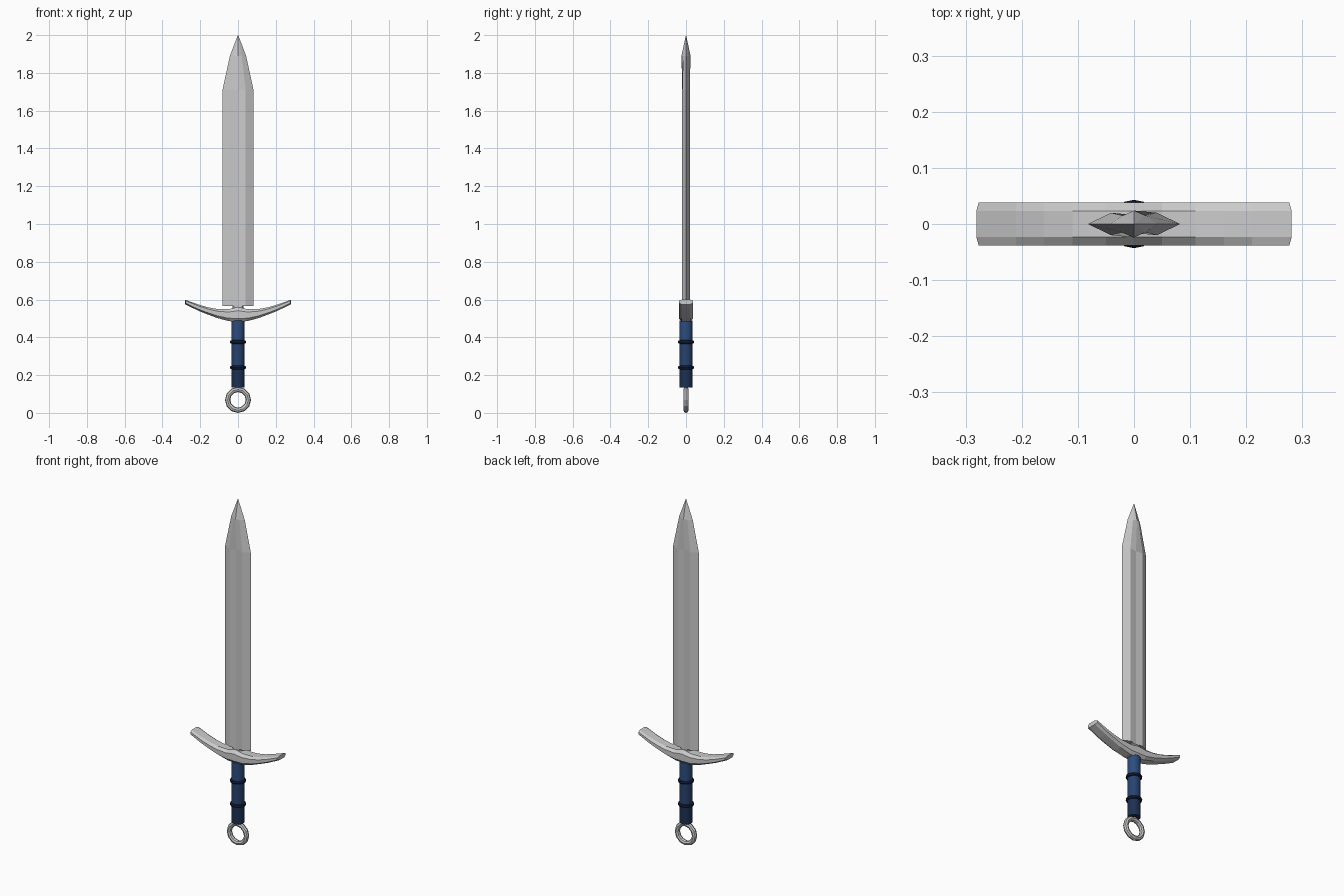
import bpy
from math import pi, sin, cos

if "Cube" in bpy.data.objects:
    bpy.data.objects.remove(bpy.data.objects["Cube"])


def material(name, rgb):
    m = bpy.data.materials.new(name)
    m.diffuse_color = (*rgb, 1)
    m.use_nodes = True
    m.node_tree.nodes["Principled BSDF"].inputs["Base Color"].default_value = m.diffuse_color
    return m


def loft(name, rings):
    """Skin matching closed rings of points and cap both ends."""
    n = len(rings[0])
    verts = [p for r in rings for p in r]
    faces = [(k * n + i, k * n + (i + 1) % n, (k + 1) * n + (i + 1) % n, (k + 1) * n + i)
             for k in range(len(rings) - 1) for i in range(n)]
    faces += [tuple(reversed(range(n))), tuple(range(len(verts) - n, len(verts)))]
    me = bpy.data.meshes.new(name)
    me.from_pydata(verts, [], faces)
    ob = bpy.data.objects.new(name, me)
    bpy.context.collection.objects.link(ob)
    bpy.context.view_layer.objects.active = ob
    ob.select_set(True)
    bpy.ops.object.mode_set(mode='EDIT')
    bpy.ops.mesh.select_all(action='SELECT')
    bpy.ops.mesh.normals_make_consistent(inside=False)
    bpy.ops.object.mode_set(mode='OBJECT')
    ob.select_set(False)
    return ob


# Blade: bevelled edges with a shallow central groove, rising to a ridge at the tip
# z, half width, shoulder x, shoulder y, centre y
def blade_ring(z, w, sx, sy, c):
    return [(w, 0, z), (sx, sy, z), (0, c, z), (-sx, sy, z),
            (-w, 0, z), (-sx, -sy, z), (0, -c, z), (sx, -sy, z)]


loft("blade", [blade_ring(*s) for s in (
    (0.53, 0.03, 0.02, 0.018, 0.016),
    (0.566, 0.03, 0.02, 0.018, 0.016),
    (0.566, 0.082, 0.041, 0.02, 0.016),
    (1.71, 0.082, 0.041, 0.02, 0.016),
    (1.89, 0.043, 0.02, 0.015, 0.024),
    (2.0, 0.001, 0.0005, 0.0003, 0.0005))])

# Crossguard: chamfered bar lofted along an upward curve
# x, bottom z, top z
half = [(0.0, 0.482, 0.560), (0.05, 0.486, 0.549), (0.11, 0.502, 0.550),
        (0.16, 0.521, 0.559), (0.21, 0.541, 0.574), (0.277, 0.575, 0.599)]
stations = [(-x, b, t) for x, b, t in reversed(half[1:])] + half


def guard_ring(x, b, t):
    c = (t - b) * 0.24
    s = 0.004 * x / 0.277 if abs(x) > 0.27 else 0
    return [(x + s, 0.023, b), (x, 0.038, b + c), (x, 0.038, t - c), (x + s, 0.023, t),
            (x + s, -0.023, t), (x, -0.038, t - c), (x, -0.038, b + c), (x + s, -0.023, b)]


loft("crossguard", [guard_ring(*s) for s in stations])

# Grip: wrapped handle, darker toward the pommel
N = 16
levels = [0.135, 0.24, 0.375, 0.49]
grip = loft("grip", [[(0.034 * cos(2 * pi * i / N), 0.034 * sin(2 * pi * i / N), z)
                      for i in range(N)] for z in levels])
for name, rgb in (("navy_dark", (0.012, 0.03, 0.085)), ("navy", (0.02, 0.055, 0.16)),
                  ("blue", (0.025, 0.075, 0.21))):
    grip.data.materials.append(material(name, rgb))
for p in grip.data.polygons:
    p.material_index = 0 if p.center.z < 0.24 else 1 if p.center.z < 0.375 else 2

# Grip bands
band_mat = material("band_dark", (0.008, 0.015, 0.045))
for name, z in (("lower_band", 0.24), ("upper_band", 0.375)):
    bpy.ops.mesh.primitive_torus_add(location=(0, 0, z), major_radius=0.033, minor_radius=0.01,
                                     major_segments=N, minor_segments=8)
    band = bpy.context.object
    band.name = name
    band.data.materials.append(band_mat)
    bpy.ops.object.shade_smooth_by_angle()
bpy.ops.object.select_all(action='DESELECT')
bpy.context.view_layer.objects.active = grip
grip.select_set(True)
bpy.ops.object.shade_smooth_by_angle()

# Ring pommel
bpy.ops.mesh.primitive_torus_add(location=(0, 0, 0.069), rotation=(pi / 2, 0, 0),
                                 major_radius=0.055, minor_radius=0.014,
                                 major_segments=12, minor_segments=8)
bpy.context.object.name = "ring_pommel"
